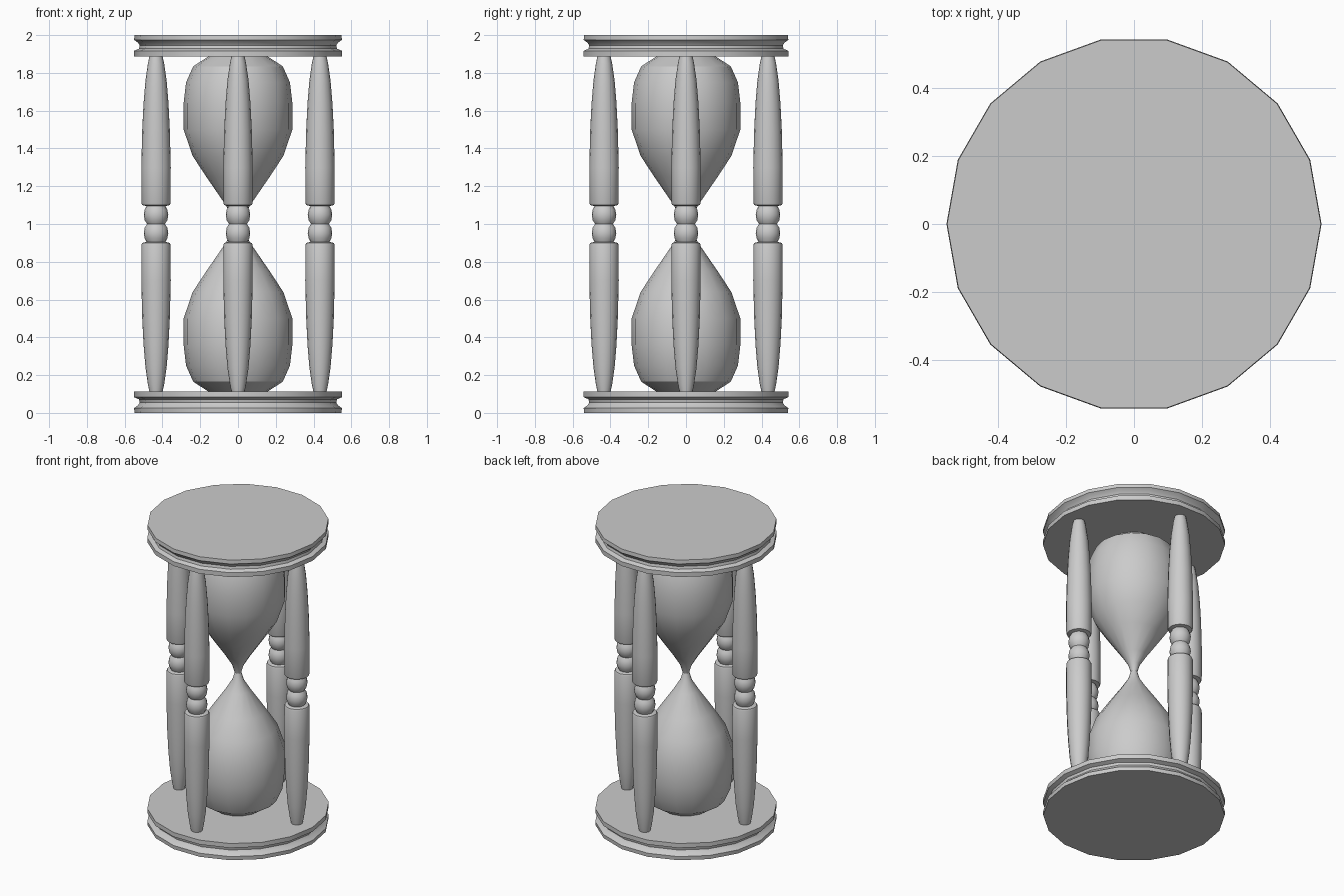
import bpy
import bmesh
from math import cos, sin, pi, radians

if "Cube" in bpy.data.objects:
    bpy.data.objects.remove(bpy.data.objects["Cube"])


def lathe(name, profile, sides, loc=(0, 0, 0)):
    """Revolve (radius, z) points around z and cap both ends."""
    bm = bmesh.new()
    rings = [[bm.verts.new((r * cos(2 * pi * i / sides), r * sin(2 * pi * i / sides), z))
              for i in range(sides)] for r, z in profile]
    for a, b in zip(rings, rings[1:]):
        for i in range(sides):
            j = (i + 1) % sides
            bm.faces.new((a[i], a[j], b[j], b[i]))
    bm.faces.new(rings[0][::-1])
    bm.faces.new(rings[-1])
    bmesh.ops.recalc_face_normals(bm, faces=bm.faces)
    mesh = bpy.data.meshes.new(name)
    bm.to_mesh(mesh)
    bm.free()
    obj = bpy.data.objects.new(name, mesh)
    obj.location = loc
    bpy.context.collection.objects.link(obj)
    bpy.ops.object.select_all(action='DESELECT')
    obj.select_set(True)
    bpy.context.view_layer.objects.active = obj
    bpy.ops.object.shade_smooth_by_angle(angle=radians(25))
    return obj


def mirrored(half):
    """Complete a lower-half profile by mirroring it about z = 1."""
    upper = [(r, 2 - z) for r, z in reversed(half)]
    return half + (upper[1:] if half[-1][1] == 1 else upper)


# End plates with a groove around the rim
plate = [(0.548, 0), (0.55, 0.025), (0.53, 0.04), (0.52, 0.055),
         (0.524, 0.072), (0.55, 0.083), (0.55, 0.112)]
lathe("bottom_plate", plate, 18)
lathe("top_plate", [(r, 2 - z) for r, z in reversed(plate)], 18)

# Glass bulbs joined by a narrow neck
glass = [(0.155, 0.112), (0.237, 0.165), (0.275, 0.25), (0.288, 0.36),
         (0.288, 0.5), (0.24, 0.64), (0.168, 0.75), (0.075, 0.885),
         (0.035, 0.95), (0.02, 1)]
lathe("glass_bulbs", mirrored(glass), 16)

# Four turned posts with a pair of beads in the middle
post = [(0.034, 0.11), (0.043, 0.15), (0.056, 0.24), (0.066, 0.36), (0.073, 0.5),
        (0.078, 0.7), (0.077, 0.89), (0.073, 0.9), (0.05, 0.905), (0.06, 0.925),
        (0.065, 0.95), (0.06, 0.98), (0.047, 1)]
for i, side in enumerate(("right", "back", "left", "front")):
    a = i * pi / 2
    lathe(side + "_post", mirrored(post), 16, (0.434 * cos(a), 0.434 * sin(a), 0))
